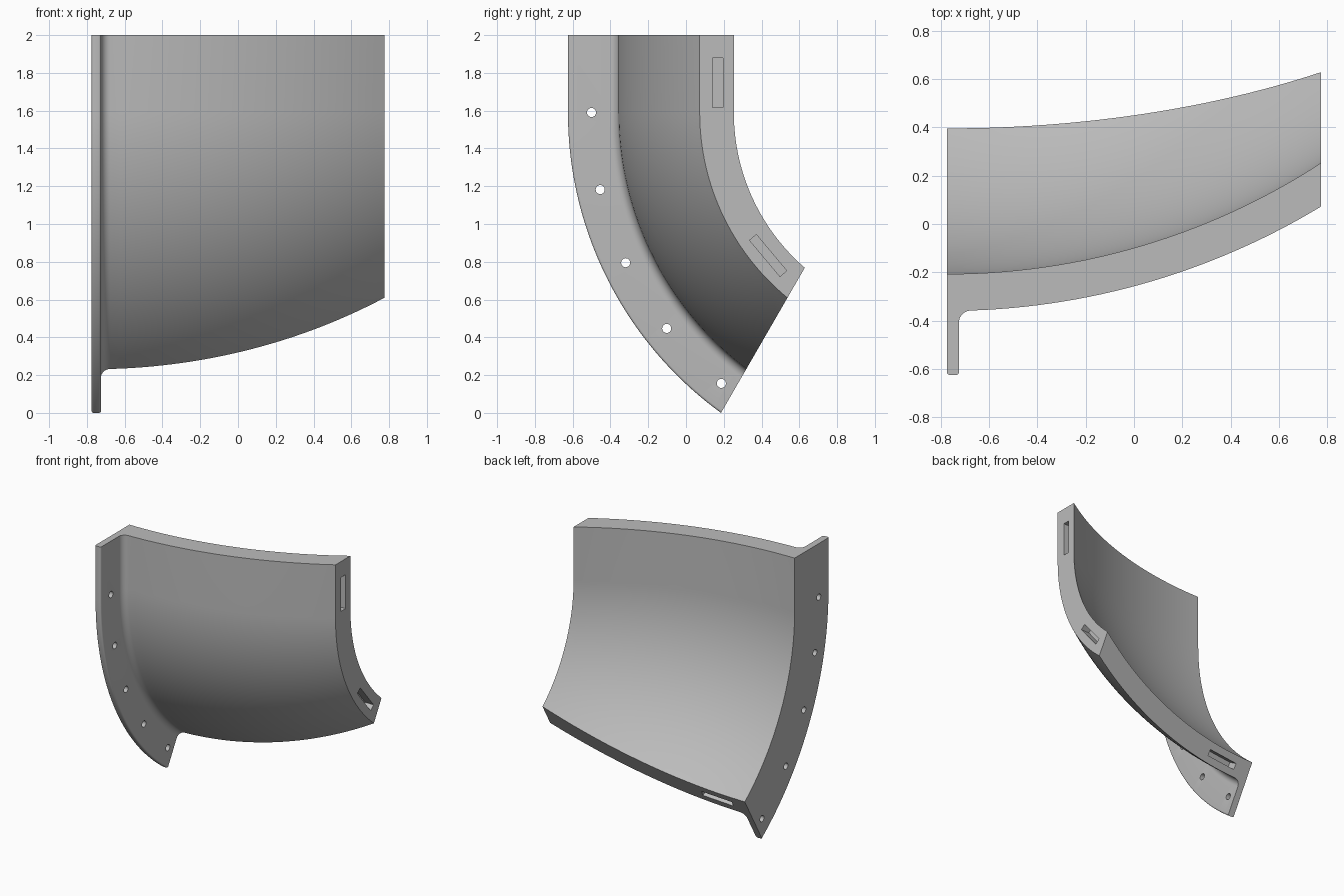
import bpy, bmesh
from math import sin, cos, asin, atan2, sqrt, pi, radians
from mathutils import Matrix, Vector

if "Cube" in bpy.data.objects:
    bpy.data.objects.remove(bpy.data.objects["Cube"])

HALF = 0.775                     # half width
BEND_Y, BEND_Z = 1.34, 1.59      # axis of the vertical bend
TOP = 2.0
WALL_Y, R_IN, R_OUT = 2.633, 2.84, 2.993   # plan curve of the wall
FLANGE_X, FLANGE_Y = -0.725, -0.625
FILLET, TIP = 0.05, 0.012

grey = bpy.data.materials.new("plain_grey")
grey.use_nodes = True
grey.diffuse_color = (0.5, 0.5, 0.5, 1)
grey.node_tree.nodes["Principled BSDF"].inputs["Base Color"].default_value = grey.diffuse_color


def arc(cx, cy, r, a0, a1, n):
    steps = [a0 + (a1 - a0) * i / n for i in range(n + 1)]
    return [(cx + r * cos(a), cy + r * sin(a)) for a in steps]


def end_point(y):
    """Distance down the slanted end plane, and bend angle reached there."""
    r, rise = BEND_Y - y, TOP - BEND_Z
    c, s = cos(pi / 3), sin(pi / 3)
    t = rise * s + sqrt(r * r - (rise * c) ** 2)
    return t, atan2(t * s - rise, t * c)


def finish(bm, name):
    bmesh.ops.recalc_face_normals(bm, faces=bm.faces)
    mesh = bpy.data.meshes.new(name)
    bm.to_mesh(mesh)
    bm.free()
    obj = bpy.data.objects.new(name, mesh)
    bpy.context.collection.objects.link(obj)
    return obj


# Plan section: rounded flange tip, fillet, outer curve, inner curve
fx, fy = FLANGE_X + FILLET, WALL_Y - sqrt((R_OUT + FILLET) ** 2 - (HALF + FLANGE_X + FILLET) ** 2)
lean = asin((HALF + fx) / (R_OUT + FILLET))
down = -pi / 2
section = arc(-HALF + TIP, FLANGE_Y + TIP, TIP, -pi, down, 4)
section += arc(FLANGE_X - TIP, FLANGE_Y + TIP, TIP, down, 0, 4)
section += arc(fx, fy, FILLET, pi, pi / 2 + lean, 8)
section += arc(-HALF, WALL_Y, R_OUT, down + lean, down + asin(2 * HALF / R_OUT), 28)[1:]
section += arc(-HALF, WALL_Y, R_IN, down + asin(2 * HALF / R_IN), down, 28)

# Sweep the section straight down, then round the bend to the slanted end
STEPS = 40
bm = bmesh.new()
columns = []
for x, y in section:
    r, angle = BEND_Y - y, end_point(y)[1]
    col = [bm.verts.new((x, y, TOP))]
    for i in range(STEPS + 1):
        a = angle * i / STEPS
        col.append(bm.verts.new((x, BEND_Y - r * cos(a), BEND_Z - r * sin(a))))
    columns.append(col)
for a, b in zip(columns, columns[1:] + columns[:1]):
    for i in range(STEPS + 1):
        bm.faces.new((a[i], b[i], b[i + 1], a[i + 1]))
bm.faces.new([c[0] for c in columns])
bm.faces.new([c[-1] for c in columns])
panel = finish(bm, "curved_flanged_panel")
panel.data.materials.append(grey)

# Cutters: bolt holes and pockets
cutters = []


def cut_box(name, place, size):
    bm = bmesh.new()
    bmesh.ops.create_cube(bm, size=1, matrix=place @ Matrix.Diagonal((*size, 1)))
    cutters.append(finish(bm, name))


def rot(deg, axis):
    return Matrix.Rotation(radians(deg), 4, axis)


for i in range(5):
    a = radians(12.8 * i)
    spot = Vector((-HALF, BEND_Y - 1.84 * cos(a), BEND_Z - 1.84 * sin(a)))
    bm = bmesh.new()
    bmesh.ops.create_cone(bm, cap_ends=True, segments=24, radius1=0.024, radius2=0.024,
                          depth=0.3, matrix=Matrix.Translation(spot) @ rot(90, 'Y'))
    cutters.append(finish(bm, "bolt_hole_cutter"))

cut_box("upper_side_slot_cutter", Matrix.Translation((HALF, 0.168, 1.748)), (0.14, 0.055, 0.26))
cut_box("lower_side_slot_cutter", Matrix.Translation((HALF, 0.435, 0.833)) @ rot(40, 'X'),
        (0.14, 0.047, 0.25))
t = end_point(-0.272)[0]
cut_box("end_slot_cutter",
        Matrix.Translation((-0.52, BEND_Y - t * cos(pi / 3), TOP - t * sin(pi / 3)))
        @ rot(60, 'X') @ rot(5, 'Z'), (0.25, 0.047, 0.16))

for c in cutters:
    c.hide_render = True
    mod = panel.modifiers.new(c.name, 'BOOLEAN')
    mod.operation, mod.solver, mod.object = 'DIFFERENCE', 'EXACT', c

# Bake the cuts, drop the cutters, and shade
bpy.context.view_layer.update()
baked = bpy.data.meshes.new_from_object(panel.evaluated_get(bpy.context.evaluated_depsgraph_get()))
panel.modifiers.clear()
panel.data = baked
for c in cutters:
    bpy.data.objects.remove(c)
bpy.ops.object.select_all(action='DESELECT')
panel.select_set(True)
bpy.context.view_layer.objects.active = panel
bpy.ops.object.shade_smooth_by_angle(angle=radians(30))
